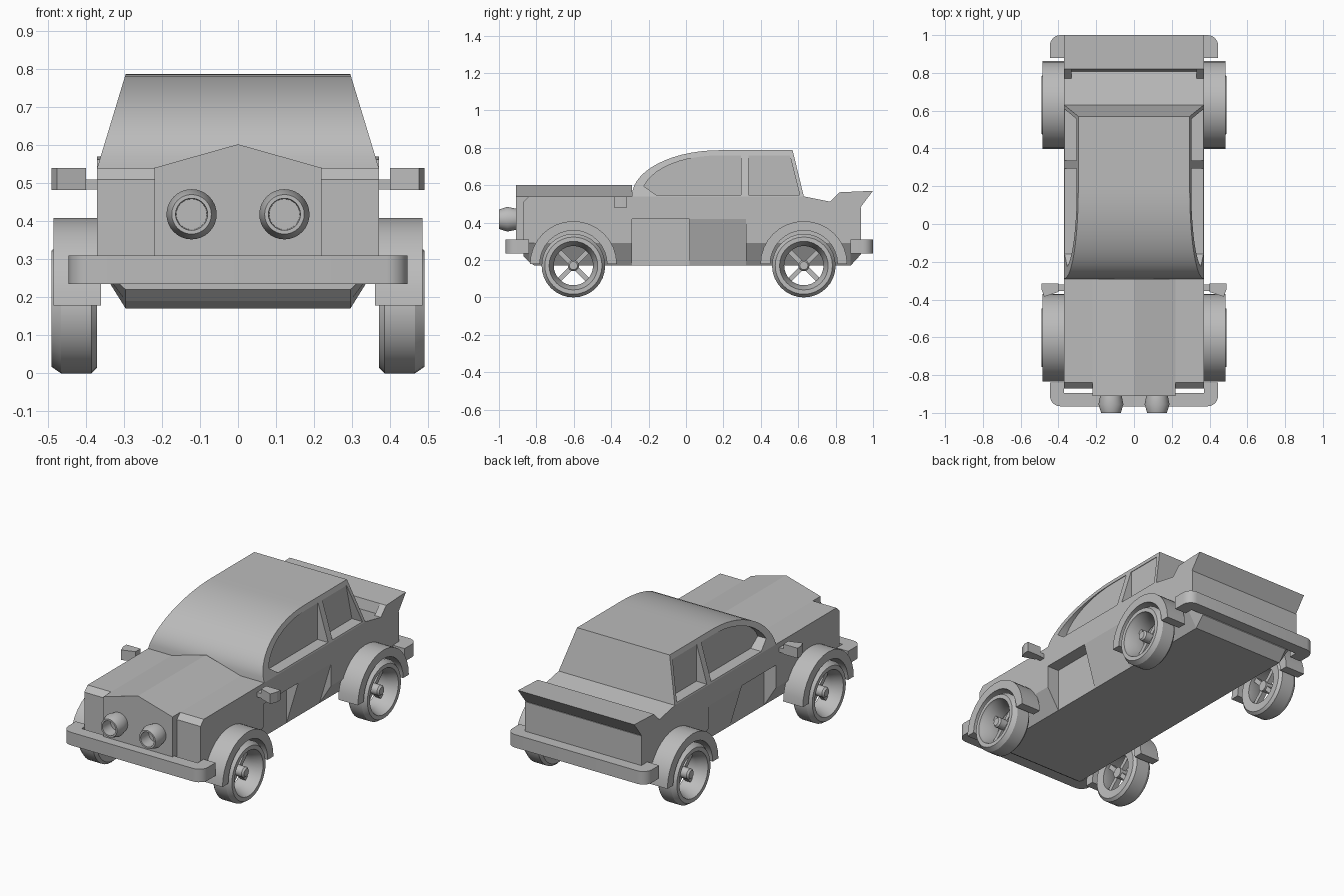
import bpy, bmesh
from math import sin, cos, pi, radians
from mathutils import Matrix, Vector

if "Cube" in bpy.data.objects:
    bpy.data.objects.remove(bpy.data.objects["Cube"])

grey = bpy.data.materials.new("plain_grey")
grey.use_nodes = True
GREY = (0.5, 0.5, 0.5, 1)
grey.diffuse_color = GREY
grey.node_tree.nodes["Principled BSDF"].inputs["Base Color"].default_value = GREY


def activate(ob):
    bpy.ops.object.select_all(action="DESELECT")
    ob.select_set(True)
    bpy.context.view_layer.objects.active = ob


def finish(name, bm, smooth=0):
    bmesh.ops.remove_doubles(bm, verts=bm.verts, dist=1e-5)
    bmesh.ops.recalc_face_normals(bm, faces=bm.faces)
    mesh = bpy.data.meshes.new(name)
    bm.to_mesh(mesh)
    bm.free()
    ob = bpy.data.objects.new(name, mesh)
    bpy.context.collection.objects.link(ob)
    mesh.materials.append(grey)
    if smooth:
        activate(ob)
        bpy.ops.object.shade_smooth_by_angle(angle=radians(smooth))
    return ob


def skin(name, rings, caps=True, wrap=False, smooth=0):
    """Join equal-length closed rings of points into one surface."""
    bm = bmesh.new()
    loops = [[bm.verts.new(p) for p in ring] for ring in rings]
    pairs = list(zip(loops, loops[1:])) + ([(loops[-1], loops[0])] if wrap else [])
    n = len(loops[0])
    for a, b in pairs:
        for i in range(n):
            j = (i + 1) % n
            quad = [a[i], a[j], b[j], b[i]]
            spots = {tuple(round(c, 5) for c in v.co) for v in quad}
            if len(spots) > 2:
                bm.faces.new(quad)
    if caps:
        bm.faces.new(loops[0])
        bm.faces.new(loops[-1])
    return finish(name, bm, smooth)


def side_prism(name, profile, x0, x1, smooth=0):
    return skin(name, [[(x, y, z) for y, z in profile] for x in (x0, x1)], smooth=smooth)


def plan_prism(name, outline, z0, z1, smooth=0):
    return skin(name, [[(x, y, z) for x, y in outline] for z in (z0, z1)], smooth=smooth)


def lathe(name, profile, centre, axis, sides=32):
    """Spin a closed (radius, offset) profile round the x or y axis."""
    rings = []
    for k in range(sides):
        a = 2 * pi * k / sides
        ring = []
        for r, t in profile:
            u, v = r * cos(a), r * sin(a)
            ring.append(Vector(centre) + Vector((t, u, v) if axis == "x" else (u, t, v)))
        rings.append(ring)
    return skin(name, rings, caps=False, wrap=True, smooth=30)


def station(y, half):
    return [(x, y, z) for x, z in half] + [(-x, y, z) for x, z in reversed(half)]


# Main body: sections along the length, with a stepped recess in each door
W, SILL = 0.37, 0.295


def hull(y, top=0.54, bottom=0.17, door=(W, 0.29)):
    return station(y, [(SILL, bottom), door, (W, 0.42), (W, top)])


recess, ramp = (SILL, 0.42), (0.3328, 0.296)
skin("body", [
    hull(-0.87, 0.51, 0.22), hull(-0.84, bottom=0.19), hull(-0.81), hull(-0.29),
    hull(-0.29, door=recess), hull(0.02, door=recess),
    hull(0.02, door=ramp), hull(0.32, door=ramp),
    hull(0.32), hull(0.63), hull(0.77, 0.512), hull(0.88, 0.49), hull(0.935, 0.48, 0.23)])


# Ridged hood with the upright nose in front
def hood(y, bottom):
    return [(0.22, y, bottom), (0.22, y, 0.54), (0, y, 0.602), (-0.22, y, 0.54), (-0.22, y, bottom)]


skin("hood", [hood(-0.91, 0.28), hood(-0.81, 0.171), hood(-0.29, 0.171)])

# Cabin: curved windscreen, flat roof and sides leaning inward
screen = [(-0.29 + 0.47 * (1 - cos(a)), 0.54 + 0.247 * sin(a))
          for a in [pi / 2 * k / 14 for k in range(15)]]
profile = screen + [(0.57, 0.787), (0.63, 0.54)]


def lean(z):
    return W - 0.075 * (z - 0.54) / 0.247


cabin = skin("cabin", [[(s * lean(z), y, z) for y, z in profile] for s in (1, -1)])

# Side windows cut back to an upright pane
arc = [(-0.235 + 0.42 * (1 - cos(a)), 0.548 + 0.212 * sin(a))
       for a in [pi / 2 * (0.14 + 0.86 * k / 10) for k in range(11)]]
front_window = [(-0.16, 0.548)] + arc + [(0.295, 0.76), (0.295, 0.548)]
rear_window = [(0.335, 0.548), (0.335, 0.76), (0.555, 0.76), (0.608, 0.548)]
for s in (1, -1):
    for outline in (front_window, rear_window):
        cutter = side_prism("window_cutter", outline, s * 0.3, s * 0.5)
        cutter.hide_render = True
        mod = cabin.modifiers.new("window", "BOOLEAN")
        mod.operation, mod.solver, mod.object = "DIFFERENCE", "EXACT", cutter
        activate(cabin)
        bpy.ops.object.modifier_apply(modifier=mod.name)
        bpy.data.objects.remove(cutter)
activate(cabin)
bpy.ops.object.shade_smooth_by_angle(angle=radians(20))

# Rear spoiler with forward-reaching ends
side_prism("spoiler", [(0.805, 0.49), (0.82, 0.562), (1.0, 0.57), (0.93, 0.478)], -W, W)
for s, side in ((1, "left"), (-1, "right")):
    side_prism(side + "_spoiler_end", [(0.765, 0.505), (0.82, 0.562), (0.85, 0.5)],
               s * 0.33, s * W)


# Wrap-round bumpers with rounded corners
def bumper(name, d, outer, inner, tip):
    r, half = 0.055, 0.445
    corner = [(half - r + r * cos(a), d * (outer - r + r * sin(a)))
              for a in [pi / 2 * k / 6 for k in range(7)]]
    right = [(W, d * inner), (W, d * tip), (half, d * tip)] + corner
    plan_prism(name, right + [(-x, y) for x, y in reversed(right)], 0.235, 0.31, smooth=30)


bumper("front_bumper", -1, 0.965, 0.895, 0.84)
bumper("rear_bumper", 1, 1.0, 0.93, 0.88)

# Round cup headlights
for s, side in ((1, "left"), (-1, "right")):
    lathe(side + "_headlight",
          [(0, -0.9), (0.055, -0.9), (0.066, -0.955), (0.052, -1.0),
           (0.042, -1.0), (0.04, -0.93), (0, -0.93)],
          (s * 0.122, 0, 0.418), "y")

# Door mirrors on short arms
for s, side in ((1, "left"), (-1, "right")):
    side_prism(side + "_mirror_arm", [(-0.355, 0.483), (-0.355, 0.51), (-0.32, 0.51), (-0.32, 0.483)],
               s * 0.36, s * 0.41)
    plan_prism(side + "_mirror",
               [(s * x, y) for x, y in [(0.4, -0.315), (0.49, -0.315), (0.49, -0.345),
                                        (0.475, -0.385), (0.4, -0.36)]], 0.482, 0.54)

# Wheels with hubs and spokes, each under a flared arch
tyre = [(0.105, 0.375), (0.155, 0.37), (0.17, 0.385), (0.17, 0.465), (0.153, 0.49),
        (0.13, 0.49), (0.125, 0.475), (0.105, 0.43)]
hub = [(0, 0.385), (0.03, 0.385), (0.03, 0.465), (0.022, 0.475), (0, 0.475)]
turns = [pi * k / 16 for k in range(17)]
for end, cy in (("front", -0.602), ("rear", 0.63)):
    arch = [(cy + 0.232 * cos(a), 0.178 + 0.23 * sin(a)) for a in turns]
    arch += [(cy + 0.18 * cos(a), 0.178 + 0.18 * sin(a)) for a in reversed(turns)]
    for s, side in ((1, "left"), (-1, "right")):
        label = side + "_" + end
        centre = (0, cy, 0.17)
        lathe(label + "_tyre", [(r, s * x) for r, x in tyre], centre, "x")
        lathe(label + "_hub", [(r, s * x) for r, x in hub], centre, "x", 16)
        bm = bmesh.new()
        for k in range(4):
            place = (Matrix.Translation((s * 0.41, cy, 0.17))
                     @ Matrix.Rotation(pi / 4 + k * pi / 2, 4, "X")
                     @ Matrix.Translation((0, 0.064, 0))
                     @ Matrix.Diagonal((0.03, 0.09, 0.026, 1)))
            bmesh.ops.create_cube(bm, size=1, matrix=place)
        finish(label + "_spokes", bm)
        side_prism(label + "_arch", arch, s * 0.36, s * 0.485, smooth=30)
